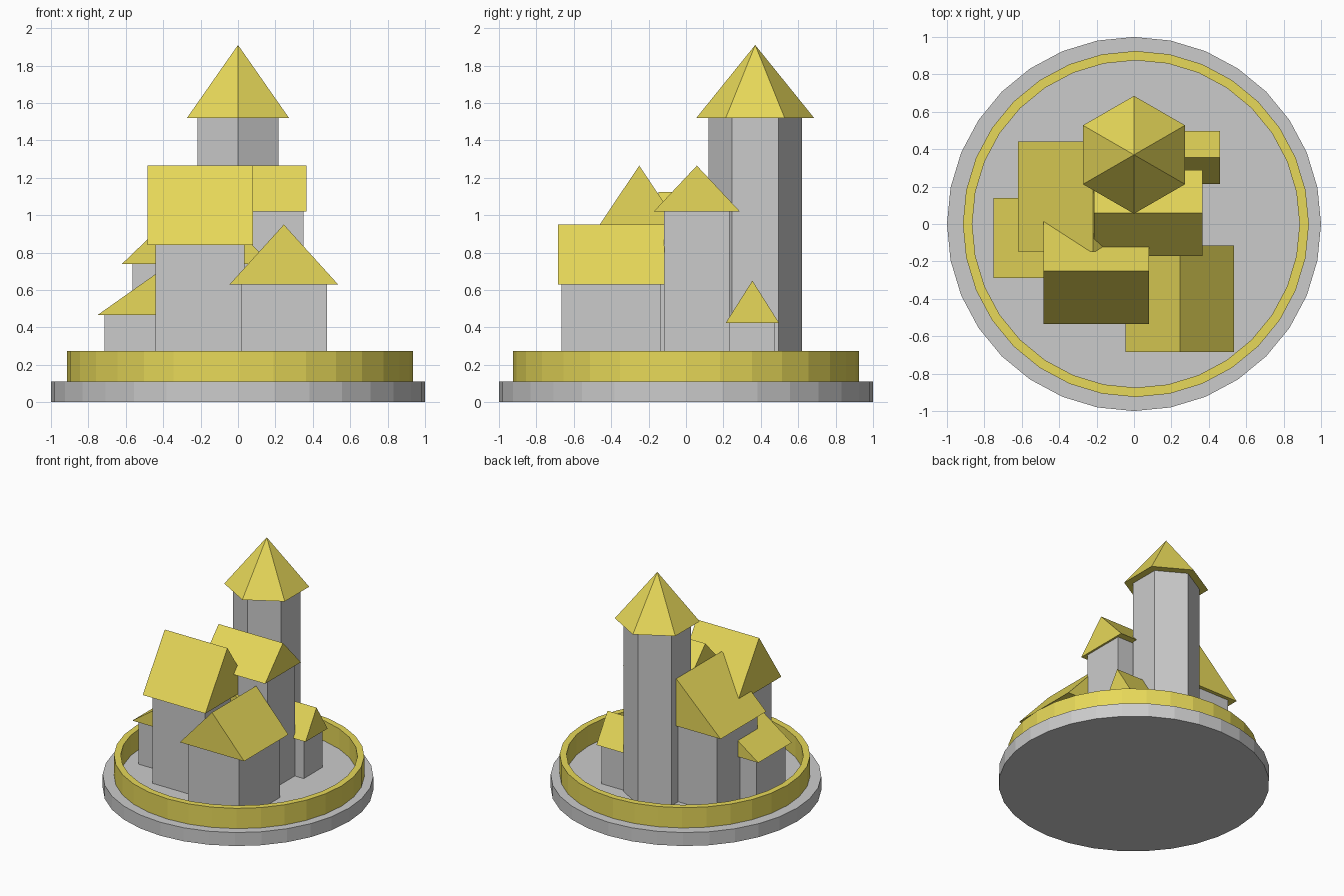
import bpy
import bmesh
from math import radians
from mathutils import Matrix

if "Cube" in bpy.data.objects:
    bpy.data.objects.remove(bpy.data.objects["Cube"])

yellow = bpy.data.materials.new("yellow")
yellow.diffuse_color = (0.80, 0.69, 0.10, 1)
yellow.use_nodes = True
yellow.node_tree.nodes["Principled BSDF"].inputs["Base Color"].default_value = yellow.diffuse_color
FLOOR = 0.1


def finish(name, bm, mat=None):
    bmesh.ops.recalc_face_normals(bm, faces=bm.faces)
    mesh = bpy.data.meshes.new(name)
    bm.to_mesh(mesh)
    bm.free()
    obj = bpy.data.objects.new(name, mesh)
    bpy.context.collection.objects.link(obj)
    if mat:
        mesh.materials.append(mat)
    return obj


def cone(name, sides, r1, r2, z0, z1, x=0, y=0, turn=0, mat=None):
    bm = bmesh.new()
    place = Matrix.Translation((x, y, (z0 + z1) / 2)) @ Matrix.Rotation(radians(turn), 4, 'Z')
    bmesh.ops.create_cone(bm, cap_ends=True, segments=sides, radius1=r1,
                          radius2=r2, depth=z1 - z0, matrix=place)
    bmesh.ops.remove_doubles(bm, verts=bm.verts, dist=1e-5)
    return finish(name, bm, mat)


def box(name, x0, x1, y0, y1, z0, z1):
    bm = bmesh.new()
    bmesh.ops.create_cube(bm, size=1, matrix=Matrix.Translation(
        ((x0 + x1) / 2, (y0 + y1) / 2, (z0 + z1) / 2)) @ Matrix.Diagonal((x1 - x0, y1 - y0, z1 - z0, 1)))
    return finish(name, bm)


def gable_roof(name, x0, x1, y0, y1, z0, z1, ridge):
    # triangular prism with the ridge along the given axis
    bm = bmesh.new()
    xm, ym = (x0 + x1) / 2, (y0 + y1) / 2
    if ridge == 'x':
        ends = [[(x, y0, z0), (x, y1, z0), (x, ym, z1)] for x in (x0, x1)]
    else:
        ends = [[(x0, y, z0), (x1, y, z0), (xm, y, z1)] for y in (y0, y1)]
    a, b = [[bm.verts.new(p) for p in end] for end in ends]
    bm.faces.new(a)
    bm.faces.new(b)
    for i in range(3):
        j = (i + 1) % 3
        bm.faces.new((a[i], a[j], b[j], b[i]))
    return finish(name, bm, yellow)


def house(name, roof, ridge, eave, gable):
    # walls sit inside the roof outline by the eave and gable overhangs
    x0, x1, y0, y1, z0, z1 = roof
    dx, dy = (gable, eave) if ridge == 'x' else (eave, gable)
    box(name + "_walls", x0 + dx, x1 - dx, y0 + dy, y1 - dy, FLOOR, z0)
    gable_roof(name + "_roof", *roof, ridge)


# round base
cone("base", 32, 1, 1, 0, 0.11)

# surrounding wall: square section swept round in 32 steps
bm = bmesh.new()
loops = []
for r, z in ((0.925, 0.105), (0.925, 0.275), (0.875, 0.275), (0.875, 0.105)):
    loops.append(bmesh.ops.create_circle(bm, segments=32, radius=r,
                                         matrix=Matrix.Translation((0.01, 0, z)))['verts'])
for k in range(4):
    p, q = loops[k], loops[(k + 1) % 4]
    for i in range(32):
        j = (i + 1) % 32
        bm.faces.new((p[i], p[j], q[j], q[i]))
finish("ring_wall", bm, yellow)

# hexagonal tower with pointed roof
cone("tower", 6, 0.25, 0.25, FLOOR, 1.52, 0, 0.37, 0)
cone("tower_roof", 6, 0.315, 0, 1.52, 1.91, 0, 0.37, 0, yellow)

# houses: roof bounds, ridge axis, eave overhang, gable overhang
house("front_right_house", (-0.045, 0.535, -0.685, -0.115, 0.63, 0.95), 'y', 0.06, 0.02)
house("front_left_house", (-0.485, 0.08, -0.535, 0.035, 0.84, 1.265), 'x', 0.06, 0.045)
house("middle_house", (-0.215, 0.365, -0.172, 0.288, 1.02, 1.265), 'x', 0.055, 0.016)
house("back_left_house", (-0.62, 0.18, -0.147, 0.44, 0.74, 1.125), 'y', 0.055, 0.03)
house("left_house", (-0.75, -0.09, -0.29, 0.14, 0.467, 0.70), 'y', 0.035, 0.03)
house("back_right_house", (0.08, 0.46, 0.213, 0.497, 0.425, 0.65), 'x', 0.02, 0.03)
